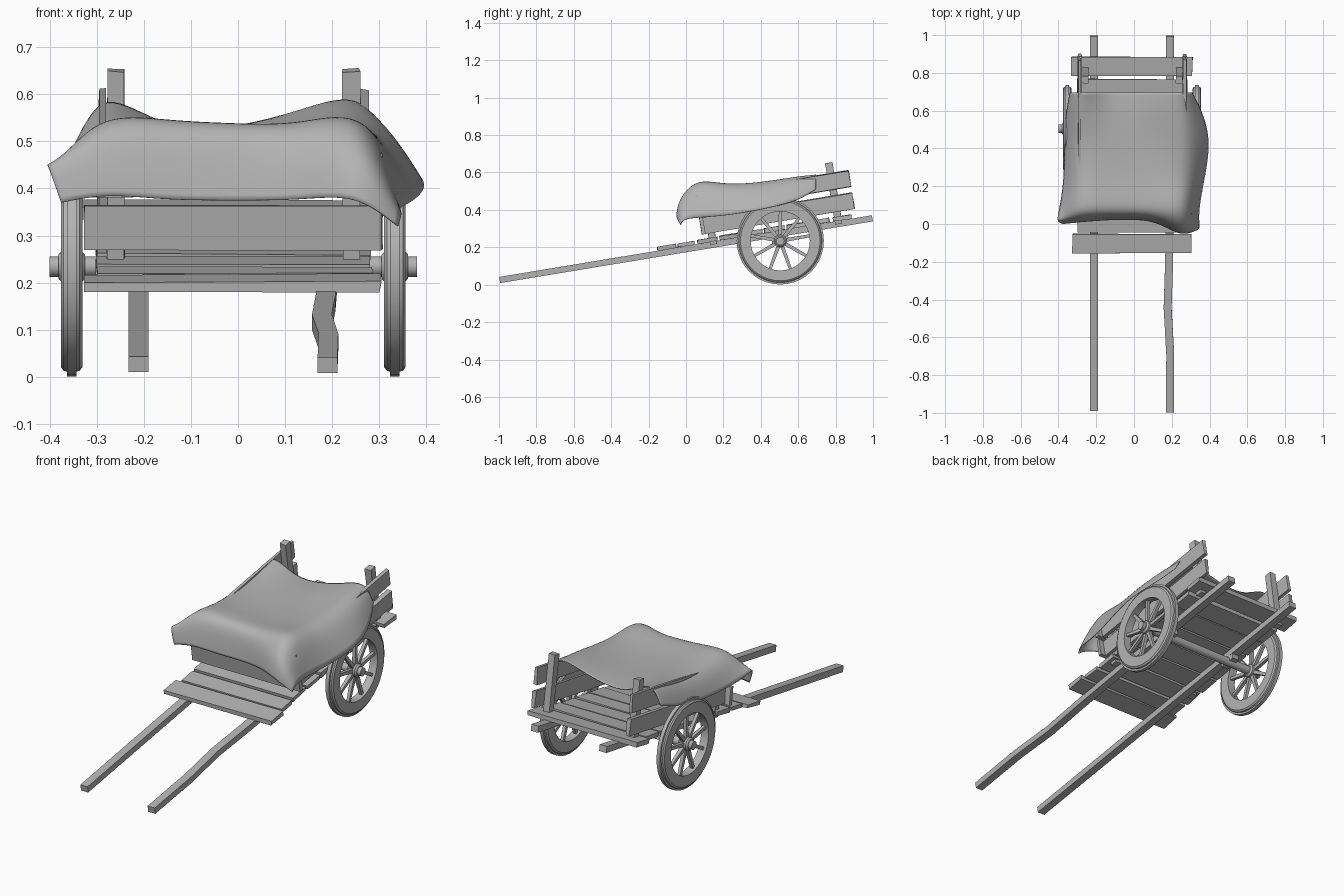
import bpy, bmesh, math, random
from mathutils import Matrix, Vector

random.seed(4)
if "Cube" in bpy.data.objects:
    bpy.data.objects.remove(bpy.data.objects["Cube"])

# One weathered grey for the whole cart
grey = bpy.data.materials.new("weathered grey")
grey.use_nodes = True
grey.diffuse_color = (0.45, 0.45, 0.45, 1)
grey.node_tree.nodes["Principled BSDF"].inputs["Base Color"].default_value = (0.45, 0.45, 0.45, 1)

# The bed and shafts rest nose down
TILT = Matrix.Translation((0, 0, 0.19)) @ Matrix.Rotation(math.radians(9.4), 4, "X")
MID = -0.01
HUB_Y, HUB_Z = 0.504, 0.234


def add(name, bm, matrix=Matrix(), smooth=False):
    bmesh.ops.recalc_face_normals(bm, faces=bm.faces)
    mesh = bpy.data.meshes.new(name)
    bm.to_mesh(mesh)
    bm.free()
    mesh.materials.append(grey)
    obj = bpy.data.objects.new(name, mesh)
    obj.matrix_world = matrix
    bpy.context.collection.objects.link(obj)
    if smooth:
        bpy.ops.object.select_all(action="DESELECT")
        obj.select_set(True)
        bpy.context.view_layer.objects.active = obj
        bpy.ops.object.shade_smooth_by_angle(angle=math.radians(35))
    return obj


def board(name, x, y, z, wobble=0.0):
    """Box between (low, high) pairs in the tilted frame, with uneven corners."""
    bm = bmesh.new()
    bmesh.ops.create_cube(bm, size=1)
    for v in bm.verts:
        v.co = Vector([(a + b) / 2 + c * (b - a) for (a, b), c in zip((x, y, z), v.co)])
        v.co += Vector([random.uniform(-wobble, wobble) for _ in range(3)])
    return add(name, bm, TILT)


def sweep(name, path, width, height):
    """Rectangular bar through (x, y) points in the tilted frame."""
    bm = bmesh.new()
    rings = [[bm.verts.new((x + sx * width / 2, y, sz * height / 2))
              for sx, sz in ((-1, -1), (1, -1), (1, 1), (-1, 1))] for x, y in path]
    for a, b in zip(rings, rings[1:]):
        for i in range(4):
            j = (i + 1) % 4
            bm.faces.new((a[i], a[j], b[j], b[i]))
    bm.faces.new(rings[0])
    bm.faces.new(rings[-1])
    return add(name, bm, TILT)


def lathe(name, profile, x, steps=40, closed=True):
    """Turn (x, radius) points around the axle line."""
    bm = bmesh.new()
    rings = []
    for s in range(steps):
        a = math.tau * s / steps
        rings.append([bm.verts.new((px, r * math.cos(a), r * math.sin(a))) for px, r in profile])
    n = len(profile)
    for s in range(steps):
        a, b = rings[s], rings[(s + 1) % steps]
        for i in range(n if closed else n - 1):
            j = (i + 1) % n
            bm.faces.new((a[i], a[j], b[j], b[i]))
    if not closed:
        for end in (0, -1):
            bm.faces.new([ring[end] for ring in rings])
    return add(name, bm, Matrix.Translation((x, HUB_Y, HUB_Z)), smooth=True)


# Shafts, one slightly crooked
sweep("right_shaft", [(-0.211, -1), (-0.211, 1.01)], 0.042, 0.033)
sweep("left_shaft", [(0.19, -1.01), (0.192, -0.7), (0.178, -0.45), (0.186, -0.2), (0.19, 0.1), (0.19, 1.01)],
      0.042, 0.033)

# Floor planks
board("front_step_plank", (-0.325, 0.302), (-0.15, -0.05), (0.016, 0.036), 0.003)
board("inner_step_plank", (-0.3, 0.285), (-0.04, 0.05), (0.016, 0.038), 0.003)
for i in range(6):
    y = 0.065 + i * 0.121
    board(f"floor_plank_{i + 1}", (MID - 0.29, MID + 0.29), (y, y + 0.11), (0.016, 0.04), 0.003)
board("rear_plank", (-0.332, 0.31), (0.8, 0.9), (0.016, 0.04), 0.003)

# Side boards and corner posts, mirrored about the middle
for side, s in (("left", 1), ("right", -1)):
    def span(a, b):
        return tuple(sorted((MID + s * a, MID + s * b)))
    for level, low in (("lower", 0.065), ("upper", 0.185)):
        board(f"{side}_{level}_side_board", span(0.268, 0.287), (0.11, 0.925), (low, low + 0.088), 0.003)
    board(f"{side}_rear_post", span(0.232, 0.268), (0.81, 0.847), (0.0, 0.33), 0.002)
    board(f"{side}_front_post", span(0.232, 0.268), (0.13, 0.166), (0.0, 0.315), 0.002)

# Headboard
for level, low in (("lower", 0.062), ("upper", 0.18)):
    board(f"{level}_front_board", (-0.325, 0.305), (0.095, 0.115), (low, low + 0.095), 0.003)

# Axle and its bearing blocks
lathe("axle", [(-0.39, 0.022), (0.39, 0.022)], MID, 16, closed=False)
for side, x in (("left", 0.19), ("right", -0.211)):
    board(f"{side}_axle_block", (x - 0.02, x + 0.02), (0.46, 0.55), (-0.045, -0.015))

# Wheels
RIM = [(-0.022, 0.158), (0.022, 0.158), (0.023, 0.213), (0.017, 0.221), (0.010, 0.223), (0.010, 0.233),
       (-0.010, 0.233), (-0.010, 0.223), (-0.017, 0.221), (-0.023, 0.213)]
SPOKES = 9
for side, s in (("left", 1), ("right", -1)):
    x = MID + s * 0.343
    lathe(f"{side}_wheel_rim", RIM, x)
    lathe(f"{side}_wheel_hub", [(-0.028, 0.026), (-0.02, 0.034), (0.02, 0.034), (0.028, 0.026)], x, 16, closed=False)
    bm = bmesh.new()
    for k in range(SPOKES):
        made = bmesh.ops.create_cone(bm, cap_ends=True, segments=4, radius1=0.014, radius2=0.011, depth=0.14)["verts"]
        bmesh.ops.rotate(bm, verts=made, matrix=Matrix.Rotation(math.pi / 4, 3, "Z"))
        bmesh.ops.translate(bm, verts=made, vec=(0, 0, 0.095))
        bmesh.ops.rotate(bm, verts=made, matrix=Matrix.Rotation(math.tau * k / SPOKES, 3, "X"))
    add(f"{side}_wheel_spokes", bm, Matrix.Translation((x, HUB_Y, HUB_Z)))

# Draped cloth: rows run front to back, each with (x, z) points from right to left
ROWS = [
    (0.00, [(-.375, .37), (-.28, .39), (-.15, .375), (0, .375), (.13, .375), (.25, .39), (.34, .32)]),
    (0.01, [(-.41, .47), (-.3, .48), (-.15, .47), (0, .465), (.13, .47), (.27, .49), (.35, .35)]),
    (0.06, [(-.4, .43), (-.3, .585), (-.15, .56), (0, .555), (.13, .55), (.28, .6), (.34, .36)]),
    (0.22, [(-.37, .41), (-.31, .54), (-.15, .53), (0, .52), (.13, .52), (.29, .55), (.37, .37)]),
    (0.44, [(-.37, .43), (-.31, .54), (-.15, .53), (0, .52), (.13, .53), (.29, .58), (.41, .41)]),
    (0.60, [(-.36, .47), (-.31, .59), (-.15, .53), (0, .53), (.13, .56), (.28, .605), (.36, .45)]),
    (0.695, [(-.34, .50), (-.29, .62), (-.15, .52), (0, .53), (.13, .565), (.26, .61), (.31, .51)]),
]
PUSH = [0, 0.01, 0.02, 0.025, 0.01, -0.07, -0.03]
bm = bmesh.new()
net = [[bm.verts.new((x, y + (PUSH[i] if r < 2 else 0), z)) for i, (x, z) in enumerate(row)]
       for r, (y, row) in enumerate(ROWS)]
for a, b in zip(net, net[1:]):
    for i in range(len(a) - 1):
        bm.faces.new((a[i], a[i + 1], b[i + 1], b[i]))
cloth = add("cloth_cover", bm)
sub = cloth.modifiers.new("soften", "SUBSURF")
sub.levels = sub.render_levels = 3
sub.boundary_smooth = "PRESERVE_CORNERS"
solid = cloth.modifiers.new("thickness", "SOLIDIFY")
solid.thickness = 0.004
for p in cloth.data.polygons:
    p.use_smooth = True
